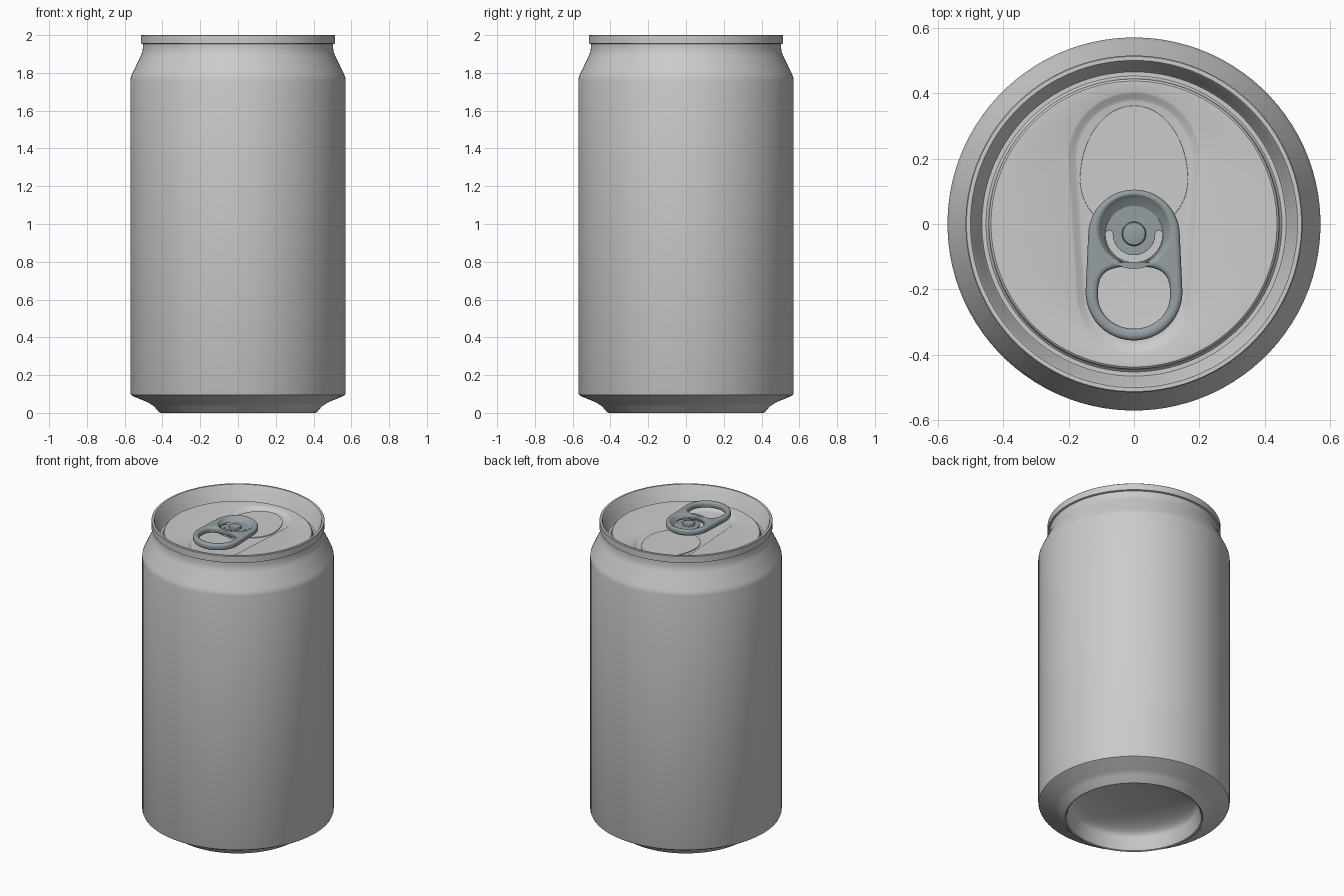
import bpy, bmesh
from math import sin, cos, pi, radians

cube = bpy.data.objects.get("Cube")
if cube:
    bpy.data.objects.remove(cube)

SEG = 96


def material(name, colour):
    m = bpy.data.materials.new(name)
    m.use_nodes = True
    m.diffuse_color = (*colour, 1)
    m.node_tree.nodes["Principled BSDF"].inputs["Base Color"].default_value = (*colour, 1)
    return m


aluminium = material("aluminium", (0.6, 0.6, 0.6))
tab_metal = material("blue_grey_metal", (0.30, 0.345, 0.36))


def smooth(ob, angle=30):
    bpy.ops.object.select_all(action="DESELECT")
    ob.select_set(True)
    bpy.context.view_layer.objects.active = ob
    bpy.ops.object.shade_smooth_by_angle(angle=radians(angle))


def capsule(z, r_top, y_top=0, r_low=None, y_low=None):
    """Closed ring made of two half circles; a plain circle by default."""
    r_low = r_top if r_low is None else r_low
    y_low = y_top if y_low is None else y_low
    ring = []
    for i in range(SEG):
        a = 2 * pi * (i + 0.5) / SEG
        r, y = (r_top, y_top) if a < pi else (r_low, y_low)
        ring.append((r * cos(a), y + r * sin(a), z))
    return ring


def loft(name, rings, mat, cap_start=False, cap_end=False):
    bm = bmesh.new()
    loops = [[bm.verts.new(p) for p in ring] for ring in rings]
    for a, b in zip(loops, loops[1:]):
        for i in range(SEG):
            j = (i + 1) % SEG
            bm.faces.new((a[i], a[j], b[j], b[i]))
    if cap_start:
        bm.faces.new(loops[0][::-1])
    if cap_end:
        bm.faces.new(loops[-1])
    mesh = bpy.data.meshes.new(name)
    bm.to_mesh(mesh)
    bm.free()
    mesh.materials.append(mat)
    ob = bpy.data.objects.new(name, mesh)
    bpy.context.collection.objects.link(ob)
    smooth(ob)
    return ob


def plate(name, outlines, z, half, bevel, mat):
    """Flat plate from an outer outline and hole outlines, with rounded edges."""
    cu = bpy.data.curves.new(name, "CURVE")
    cu.dimensions = "2D"
    cu.fill_mode = "BOTH"
    cu.extrude, cu.bevel_depth, cu.offset = half - bevel, bevel, -bevel
    cu.bevel_resolution = 3
    for pts in outlines:
        s = cu.splines.new("POLY")
        s.points.add(len(pts) - 1)
        for p, q in zip(s.points, pts):
            p.co = (q[0], q[1], 0, 1)
        s.use_cyclic_u = True
    ob = bpy.data.objects.new(name, cu)
    bpy.context.collection.objects.link(ob)
    ob.location.z = z
    bpy.ops.object.select_all(action="DESELECT")
    ob.select_set(True)
    bpy.context.view_layer.objects.active = ob
    bpy.ops.object.convert(target="MESH")
    ob = bpy.context.view_layer.objects.active
    ob.data.materials.clear()
    ob.data.materials.append(mat)
    smooth(ob)
    return ob


def oval(cy, rx, up, down, power=1.0):
    """Egg outline; power below 1 squares off the upper half."""
    pts = []
    for i in range(SEG):
        c, s = cos(2 * pi * i / SEG), sin(2 * pi * i / SEG)
        k = power if s > 0 else 1
        x = rx * abs(c) ** k * (1 if c > 0 else -1)
        pts.append((x, cy + (up * s ** k if s > 0 else down * s)))
    return pts


def arc(cx, cy, r, start, end, n=24):
    return [(cx + r * cos(start + (end - start) * i / n),
             cy + r * sin(start + (end - start) * i / n)) for i in range(n + 1)]


# Can shell: domed base, foot, wall, neck, rolled rim and countersink
dome = [(0.38 * sin(t * pi / 20), 0.08 + 0.09 * cos(t * pi / 20)) for t in range(1, 11)]
shell = dome + [
    (0.395, 0.02), (0.402, 0.004), (0.41, 0), (0.42, 0.006), (0.445, 0.035), (0.475, 0.055),
    (0.555, 0.088), (0.566, 0.095), (0.57, 0.105), (0.57, 1.765), (0.567, 1.78), (0.56, 1.797),
    (0.515, 1.89), (0.507, 1.91), (0.504, 1.93), (0.504, 1.953), (0.515, 1.956), (0.515, 1.997),
    (0.512, 2.0), (0.5, 2.0), (0.495, 1.994), (0.472, 1.9), (0.465, 1.89), (0.452, 1.89),
    (0.447, 1.895), (0.443, 1.915), (0.437, 1.92)]
loft("can_shell", [capsule(z, r) for r, z in shell], aluminium, cap_start=True)

# Lid panel with its long pressed recess
loft("lid_panel", [
    capsule(1.92, 0.437),
    capsule(1.92, 0.205, 0.2, 0.178, -0.217),
    capsule(1.917, 0.197, 0.2, 0.170, -0.217),
    capsule(1.905, 0.182, 0.2, 0.155, -0.217),
    capsule(1.903, 0.174, 0.2, 0.147, -0.217)], aluminium, cap_end=True)

# Scored opening panel
plate("mouth_panel", [oval(0.135, 0.165, 0.227, 0.16)], 1.904, 0.004, 0.001, aluminium)

# Pull tab frame with a finger hole and a round seat for the rivet
tab_outline = arc(0, -0.035, 0.14, 0, pi) + arc(0, -0.208, 0.148, pi, 2 * pi)
finger_hole = oval(-0.22, 0.11, 0.09, 0.1, 0.65)
plate("pull_tab", [tab_outline, finger_hole, arc(0, -0.02, 0.103, 0, 2 * pi * 47 / 48, 47)],
      1.963, 0.02, 0.014, tab_metal)

# Sloped dish and its floor, pierced by a curved slit
loft("tab_dish", [capsule(1.979, 0.107, -0.02), capsule(1.972, 0.101, -0.022),
                  capsule(1.958, 0.088, -0.035)], tab_metal)
slit = (arc(0, -0.03, 0.087, pi, 2 * pi) + arc(0.076, -0.03, 0.011, 0, pi, 8)
        + arc(0, -0.03, 0.065, 2 * pi, pi) + arc(-0.076, -0.03, 0.011, 0, pi, 8))
plate("tab_floor", [arc(0, -0.03, 0.092, 0, 2 * pi * 63 / 64, 63), slit], 1.955, 0.004, 0.001, tab_metal)

# Rivet
loft("rivet", [capsule(z, r, -0.03) for r, z in
               ((0.045, 1.903), (0.037, 1.912), (0.037, 1.966), (0.034, 1.971), (0.028, 1.973))],
     tab_metal, cap_end=True)
